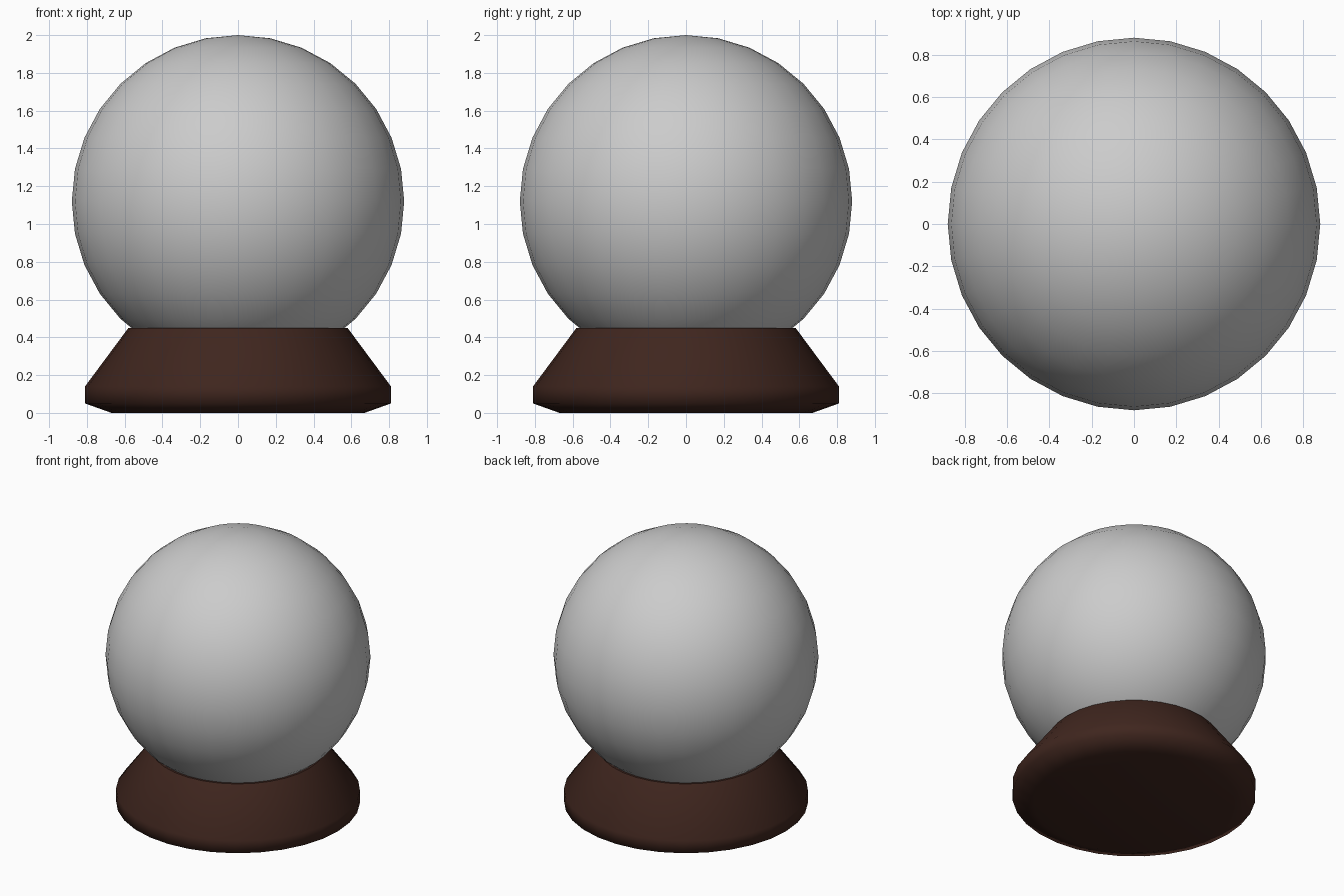
import bpy, bmesh
from math import cos, sin, pi

if "Cube" in bpy.data.objects:
    bpy.data.objects.remove(bpy.data.objects["Cube"])

SEGMENTS = 32


def lathe(name, profile):
    """Revolve (radius, z) points, bottom to top, and cap both ends."""
    bm = bmesh.new()
    rings = [[bm.verts.new((r * cos(2 * pi * i / SEGMENTS), r * sin(2 * pi * i / SEGMENTS), z))
              for i in range(SEGMENTS)] for r, z in profile]
    for low, high in zip(rings, rings[1:]):
        for i in range(SEGMENTS):
            j = (i + 1) % SEGMENTS
            bm.faces.new((low[i], low[j], high[j], high[i]))
    bm.faces.new(rings[0][::-1])
    top = bm.faces.new(rings[-1])
    for face in bm.faces:
        face.smooth = True
    for edge in top.edges:
        edge.smooth = False
    mesh = bpy.data.meshes.new(name)
    bm.to_mesh(mesh)
    bm.free()
    obj = bpy.data.objects.new(name, mesh)
    bpy.context.collection.objects.link(obj)
    return obj


# Glass ball, sunk into the stand
bpy.ops.mesh.primitive_uv_sphere_add(segments=SEGMENTS, ring_count=16, radius=0.88,
                                     location=(0, 0, 1.12))
globe = bpy.context.object
globe.name = "glass_globe"
bpy.ops.object.shade_smooth()

# Dark wooden stand with a flared side and bevelled foot
stand = lathe("stand", [(0.67, 0.0), (0.81, 0.05), (0.81, 0.14), (0.58, 0.45)])
wood = bpy.data.materials.new("dark_wood")
wood.diffuse_color = (0.05, 0.019, 0.013, 1)
wood.use_nodes = True
wood.node_tree.nodes["Principled BSDF"].inputs["Base Color"].default_value = wood.diffuse_color
stand.data.materials.append(wood)
